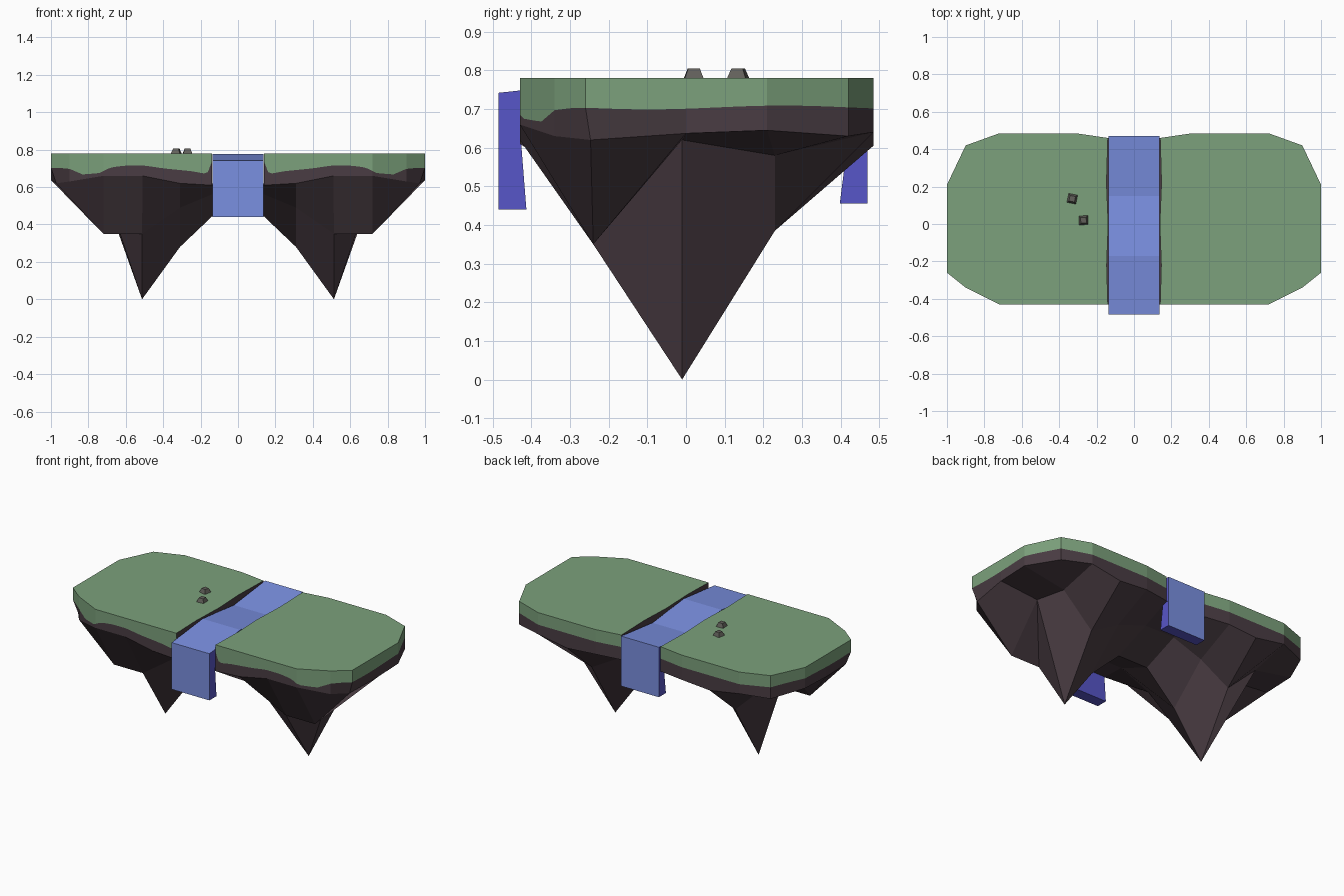
import bpy, bmesh, math
from mathutils import Matrix

if "Cube" in bpy.data.objects:
    bpy.data.objects.remove(bpy.data.objects["Cube"])


def mat(name, rgb):
    m = bpy.data.materials.new(name)
    m.diffuse_color = (*rgb, 1)
    m.use_nodes = True
    m.node_tree.nodes["Principled BSDF"].inputs["Base Color"].default_value = m.diffuse_color
    return m


GRASS = mat("grass green", (0.20, 0.355, 0.20))
SOIL = mat("dark soil", (0.068, 0.046, 0.056))
WATER = mat("river blue", (0.195, 0.278, 0.75))
DEEP = mat("deep water violet", (0.097, 0.093, 0.58))
STONE = mat("grey stone", (0.122, 0.117, 0.104))


def finish(bm, name, mats):
    bmesh.ops.remove_doubles(bm, verts=bm.verts, dist=0.0005)
    bmesh.ops.recalc_face_normals(bm, faces=bm.faces)
    me = bpy.data.meshes.new(name)
    bm.to_mesh(me)
    bm.free()
    for m in mats:
        me.materials.append(m)
    ob = bpy.data.objects.new(name, me)
    bpy.context.collection.objects.link(ob)
    return ob


TOP = 0.78

# Rim of the right half, counter-clockwise: x, y, z of the soil's lower edge
RIM = [(.14, -.43, .61), (.31, -.43, .62), (.51, -.43, .66), (.72, -.43, .66),
       (.9, -.34, .63), (1, -.26, .62), (1, 0, .637), (1, .21, .645),
       (.9, .42, .63), (.72, .485, .64), (.51, .485, .605), (.31, .485, .62),
       (.14, .46, .62)]
LOW = list(RIM)              # lower edge, drawn in at the front corner
LOW[5] = (.972, -.247, .62)

# Wavy lower edge of the grass along the front, by x
WAVE = [(.14, .735), (.165, .67), (.25, .685), (.4, .70), (.5, .715), (.6, .715),
        (.68, .705), (.74, .675), (.83, .667), (.9, .697), (.95, .702), (1, .703)]


def grass_edge(x, y):
    if y > -.255:
        return .704 + .005 * math.sin(9 * y - .7)
    for (x0, z0), (x1, z1) in zip(WAVE, WAVE[1:]):
        if x <= x1 + 1e-6:
            return z0 + (z1 - z0) * (x - x0) / (x1 - x0)
    return .703


# Underside heights: columns in x, rows in y
XS = [0, .105, .31, .513, .72]
ROWS = [(-.24, [.575, .575, .49, .35, .35]),
        (-.01, [.475, .475, .28, .0, .62]),
        (.23, [.57, .57, .50, .385, .58])]

bm = bmesh.new()


def face(pts, m):
    """Add a face and its mirror image across x = 0."""
    pts = list(pts)
    for s, ps in ((1, pts), (-1, pts[:1] + pts[:0:-1])):
        f = bm.faces.new([bm.verts.new((s * p[0], p[1], p[2])) for p in ps])
        f.material_index = m


# Side band: grass above the wavy line, soil below
for k, (a, b) in enumerate(zip(RIM, RIM[1:])):
    line = []
    for i in range(9):
        t = i / 8
        x, y = a[0] + (b[0] - a[0]) * t, a[1] + (b[1] - a[1]) * t
        line.append((x, y, grass_edge(x, y)))
    face([(a[0], a[1], TOP)] + line + [(b[0], b[1], TOP)], 0)
    face([LOW[k], LOW[k + 1]] + line[::-1], 1)

# Grass top and the channel bank
bank = [(.14, -.43), (.146, -.22), (.138, .0), (.147, .22), (.14, .46)]
face([(x, y, TOP) for x, y, z in RIM] + [(x, y, TOP) for x, y in bank[-2:0:-1]], 0)
bed = [(x, y, .61 if i < 4 else .62) for i, (x, y) in enumerate(bank)]
for i in range(4):
    pts = [bed[i + 1], bed[i]]
    if i == 0:
        pts.append((.14, -.43, grass_edge(.14, -.43)))
    pts += [(*bank[i], TOP), (*bank[i + 1], TOP)]
    if i == 3:
        pts.append((.14, .46, grass_edge(.14, .46)))
    face(pts, 1)
face(bed + [(0, .46, .62), (0, -.43, .61)], 1)

# Rocky underside with its hanging peak, faces pointing down
front = [(0, -.43, .61)] + LOW[:4]
back = [(0, .46, .62)] + LOW[:8:-1]
grid = [front] + [[(x, y, z) for x, z in zip(XS, zs)] for y, zs in ROWS] + [back]
for j in range(4):
    for i in range(4):
        a, b, c, d = grid[j][i], grid[j + 1][i], grid[j + 1][i + 1], grid[j][i + 1]
        if (i, j) == (3, 1):      # the step in front of the peak
            face([a, b, c], 1)
            face([a, c, d], 1)
        else:
            face([a, b, c, d], 1)
e1, e2, e3 = (grid[j][4] for j in (1, 2, 3))
for q in [(e1, LOW[5], LOW[4], LOW[3]), (e1, e2, LOW[6], LOW[5]),
          (e2, e3, LOW[7], LOW[6]), (e3, LOW[9], LOW[8], LOW[7])]:
    face(q, 1)
finish(bm, "island_body", [GRASS, SOIL])

# River with a waterfall at each end: side profile extruded across x
profile = [(-.485, .742), (-.17, .776), (.15, .742), (.47, .778), (.47, .455),
           (.398, .455), (.42, .63), (-.428, .63), (-.413, .44), (-.485, .44)]
W = .135
bm = bmesh.new()
left = [bm.verts.new((-W, y, z)) for y, z in profile]
right = [bm.verts.new((W, y, z)) for y, z in profile]
n = len(profile)
for i in range(n):
    k = (i + 1) % n
    f = bm.faces.new([left[i], left[k], right[k], right[i]])
    f.material_index = 0 if i in (0, 1, 2, 3, n - 1) else 1
for side in (left, right):
    bm.faces.new(side).material_index = 1
finish(bm, "river_and_waterfalls", [WATER, DEEP])

# Two small stones on the left meadow
for i, (x, y, turn) in enumerate([(-.33, .135, -.2), (-.27, .02, .05)]):
    bm = bmesh.new()
    bmesh.ops.create_cone(bm, cap_ends=True, segments=4, radius1=.037, radius2=.021,
                          depth=.03,
                          matrix=Matrix.Translation((x, y, .79))
                          @ Matrix.Rotation(math.pi / 4 + turn, 4, 'Z'))
    finish(bm, "stone_%d" % (i + 1), [STONE])
